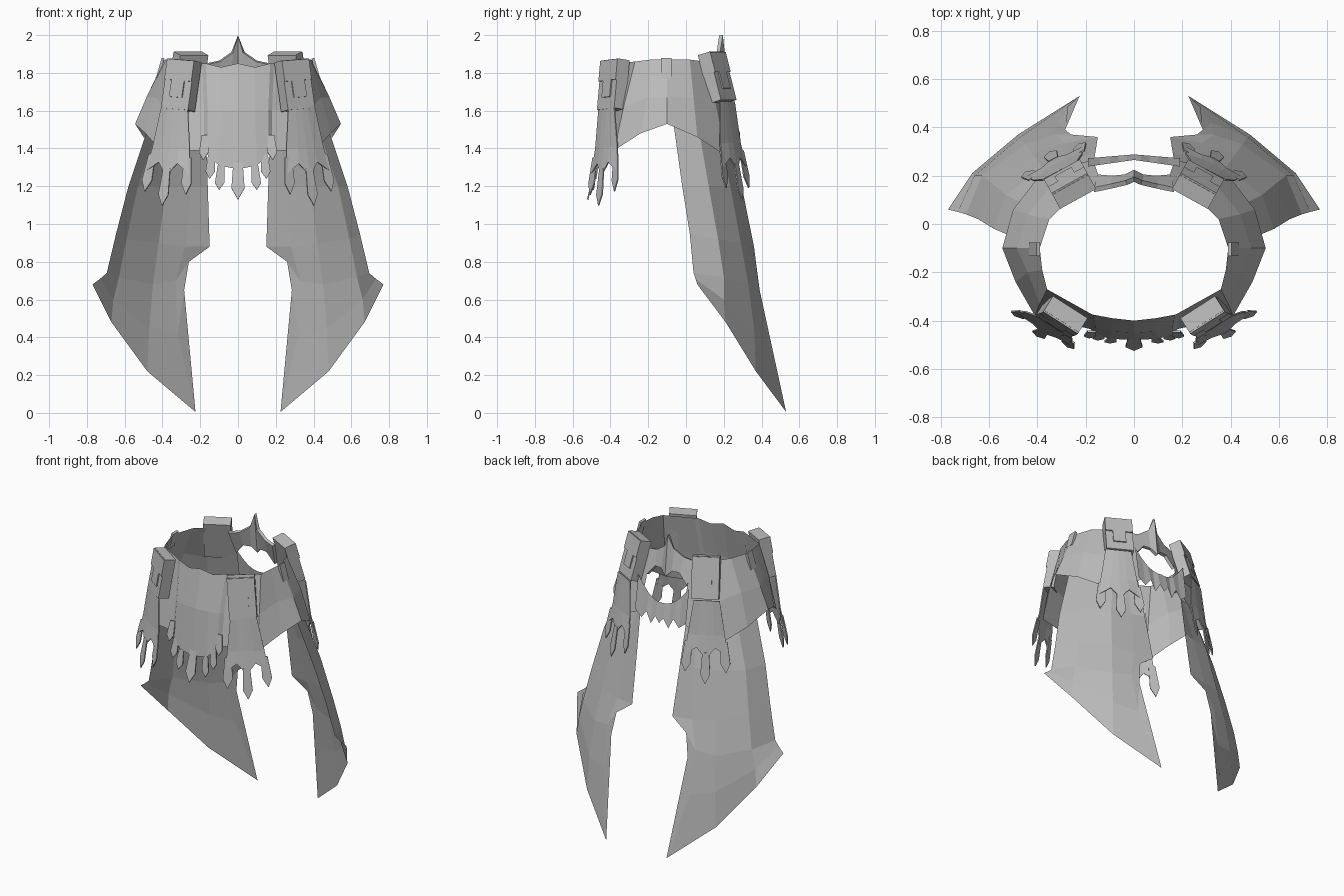
import bpy
import bmesh
from math import radians
from mathutils import Matrix, Vector

cube = bpy.data.objects.get("Cube")
if cube:
    bpy.data.objects.remove(cube, do_unlink=True)

grey = bpy.data.materials.new("plain grey")
grey.use_nodes = True
grey.diffuse_color = (.5, .5, .5, 1)
shader = next(n for n in grey.node_tree.nodes if n.type == 'BSDF_PRINCIPLED')
shader.inputs["Base Color"].default_value = grey.diffuse_color
shader.inputs["Roughness"].default_value = .8


def finish(name, bm, mirror=True, thickness=0):
    """Turn a bmesh into a named object, with mirroring and thickness."""
    mesh = bpy.data.meshes.new(name)
    bm.to_mesh(mesh)
    bm.free()
    mesh.materials.append(grey)
    obj = bpy.data.objects.new(name, mesh)
    bpy.context.collection.objects.link(obj)
    if mirror:
        mod = obj.modifiers.new("Mirror", 'MIRROR')
        mod.merge_threshold = .002
    if thickness:
        mod = obj.modifiers.new("Solidify", 'SOLIDIFY')
        mod.thickness = thickness


def add_sheet(bm, columns, frame=Matrix()):
    """Sheet through columns of points, each running from top to bottom."""
    grid = [[bm.verts.new(frame @ Vector(p)) for p in col] for col in columns]
    for a, b in zip(grid, grid[1:]):
        for i in range(len(a) - 1):
            bm.faces.new((a[i], a[i + 1], b[i + 1], b[i]))


def add_outline(bm, points, frame=Matrix()):
    bm.faces.new([bm.verts.new(frame @ Vector(p)) for p in points])


def add_tab(bm, root, tip, width, frame=Matrix()):
    """Hanging strip that widens and ends in a point."""
    root, tip = Vector(root), Vector(tip)
    side = Vector((width / 2, 0, 0))
    low = root.lerp(tip, .7)
    add_outline(bm, (root - side * .7, low - side, tip, low + side, root + side * .7), frame)


def add_box(bm, size, frame):
    bmesh.ops.create_cube(bm, size=1, matrix=frame @ Matrix.Diagonal((*size, 1)))


def placed(place, turn, lean, roll=0):
    return (Matrix.Translation(place) @ Matrix.Rotation(radians(turn), 4, 'Z')
            @ Matrix.Rotation(radians(lean), 4, 'X') @ Matrix.Rotation(radians(roll), 4, 'Y'))


# Skirt, from the front centre round to the back
bm = bmesh.new()
add_sheet(bm, [
    [(0, -.4, 1.85), (0, -.45, 1.6), (0, -.48, 1.29)],
    [(.09, -.39, 1.83), (.09, -.445, 1.6), (.1, -.475, 1.31)],
    [(.17, -.375, 1.85), (.16, -.425, 1.6), (.165, -.455, 1.37)],
    [(.19, -.365, 1.85), (.18, -.405, 1.6), (.18, -.435, 1.39)],
    [(.36, -.27, 1.86), (.39, -.33, 1.62), (.41, -.38, 1.39)],
    [(.38, -.19, 1.87), (.44, -.2, 1.67), (.49, -.24, 1.48)],
    [(.39, -.1, 1.87), (.485, -.1, 1.67), (.545, -.1, 1.53)],
    [(.35, .02, 1.87), (.44, .04, 1.67), (.5, .06, 1.46)],
    [(.27, .1, 1.86), (.34, .16, 1.62), (.38, .215, 1.36)],
    [(.16, .16, 1.85), (.15, .21, 1.67), (.17, .265, 1.47)],
])
finish("skirt", bm)

# Pointed strips along the hem of the front panel
bm = bmesh.new()
add_tab(bm, (0, -.475, 1.33), (0, -.525, 1.13), .07)
finish("hem_tab_centre", bm, mirror=False, thickness=.008)
bm = bmesh.new()
for x, z in ((.1, 1.18), (.15, 1.24), (.185, 1.34)):
    add_tab(bm, (x - .01, -.51 + x / 3, z + .13), (x, -.52 + x / 4, z), .05)
finish("hem_tabs", bm, thickness=.008)

# Back yoke with its spike, above the opening
bm = bmesh.new()
add_sheet(bm, [
    [(.17, .15, 1.85), (.15, .205, 1.7)],
    [(.1, .165, 1.865), (.09, .2, 1.77)],
    [(.035, .18, 1.91), (.04, .205, 1.77)],
    [(0, .195, 2), (0, .225, 1.73)],
])
finish("back_yoke", bm, thickness=.02)

# Jagged strip under the opening
bm = bmesh.new()
teeth = ((.19, 1.7, 1.48), (.14, 1.64, 1.44), (.1, 1.6, 1.49),
         (.065, 1.58, 1.42), (.03, 1.57, 1.48), (0, 1.57, 1.44))
add_sheet(bm, [[(x, .265 - x / 7, top), (x, .288 - x / 12, low)] for x, top, low in teeth])
finish("back_strip", bm)

# Long tail panels, from the outer front edge to the inner back edge
bm = bmesh.new()
add_sheet(bm, [
    [(.46, -.07, 1.56), (.58, -.02, 1.2), (.645, .02, .95), (.695, .04, .74),
     (.73, .05, .71), (.77, .06, .68)],
    [(.41, .06, 1.55), (.53, .12, 1.2), (.59, .17, .92), (.63, .2, .72),
     (.66, .2, .6), (.67, .21, .48)],
    [(.3, .16, 1.52), (.38, .235, 1.2), (.42, .29, .9), (.45, .33, .68),
     (.47, .36, .45), (.48, .37, .22)],
    [(.22, .2, 1.5), (.25, .27, 1.2), (.28, .335, .88), (.33, .37, .7),
     (.32, .42, .42), (.225, .53, .005)],
    [(.17, .24, 1.48), (.16, .295, 1.2), (.15, .36, .88), (.26, .37, .8),
     (.285, .39, .65), (.275, .485, .17)],
])
finish("tail_panels", bm)

# Four pouches with flaps and hanging strips
pouches = {
    "front": (placed((.3, -.385, 1.735), 32, -8.6, -4), placed((.305, -.385, 1.735), 30, -9, -4)),
    "back": (placed((.265, .165, 1.775), 151, -16), placed((.285, .175, 1.76), 152, -11)),
}
for where, (frame, hang) in pouches.items():
    bm = bmesh.new()
    add_box(bm, (.17, .07, .265), frame)
    finish(where + "_pouches", bm)

    bm = bmesh.new()
    half = [(-.085, .13), (-.085, .02), (-.04, .02), (-.04, -.07)]
    shape = half + [(-x, z) for x, z in reversed(half)]
    add_outline(bm, [(x, -.042, z) for x, z in shape], frame)
    finish(where + "_pouch_flaps", bm, thickness=.007)

    bm = bmesh.new()
    add_sheet(bm, [[(x * .7, -.03, -.12), (x, curve - .02, -.34), (x * 1.15, curve - .02, end)]
                   for x, curve, end in ((-.115, .015, -.47), (-.05, .003, -.42),
                                         (0, 0, -.49), (.05, .003, -.42), (.115, .015, -.47))],
              hang)
    for x, curve, tip in ((-.11, .015, -.58), (0, 0, -.65), (.11, .015, -.58)):
        add_tab(bm, (x, curve - .022, tip + .2), (x * 1.15, curve - .018, tip), .06, hang)
    finish(where + "_hanging_strips", bm, thickness=.007)

# Small belt loops at the sides
bm = bmesh.new()
add_box(bm, (.055, .015, .11), placed((.412, -.105, 1.825), 90, -16))
finish("belt_loops", bm)
